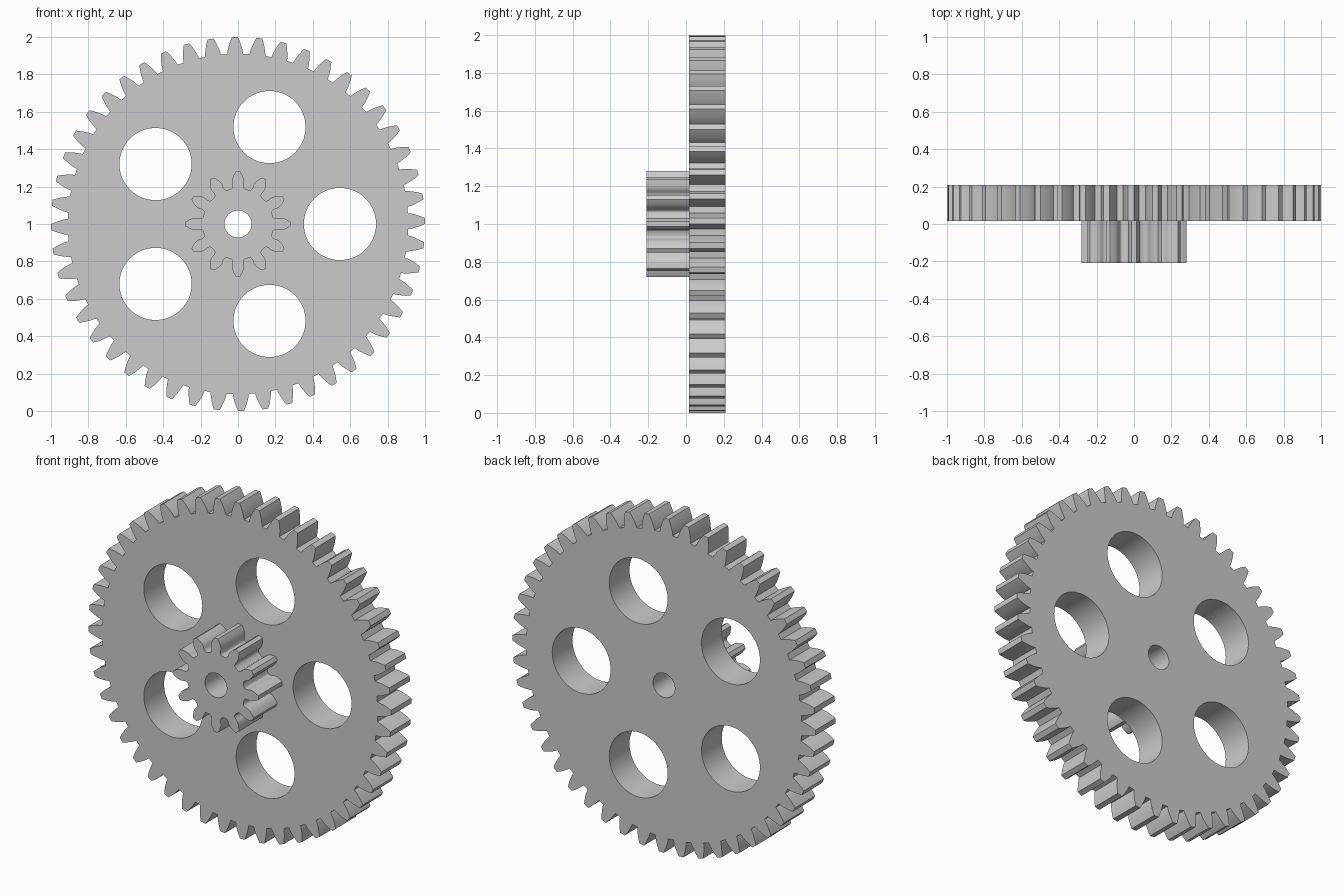
import bpy, bmesh
from math import acos, atan, cos, pi, radians, sin, sqrt, tan

if "Cube" in bpy.data.objects:
    bpy.data.objects.remove(bpy.data.objects["Cube"])

MODULE = 0.04
PRESSURE = radians(20)
CENTRE_Z = 1.0
FACE_Y = 0.017       # plane where the two gears meet
HALF_DEPTH = 0.208
BORE = 0.072

grey = bpy.data.materials.new("plain grey")
grey.use_nodes = True
grey.diffuse_color = (0.6, 0.6, 0.6, 1)
bsdf = next(n for n in grey.node_tree.nodes if n.type == "BSDF_PRINCIPLED")
bsdf.inputs["Base Color"].default_value = grey.diffuse_color


def half_angle(r, teeth):
    """Half the angular width of a rack-cut involute tooth at radius r."""
    pitch = MODULE * teeth / 2
    root = pitch - 1.25 * MODULE
    base = pitch * cos(PRESSURE)
    # Path of the cutter's corner, which shapes the root and undercut
    corner = pi * MODULE / 4 - 1.25 * MODULE * tan(PRESSURE)
    s = sqrt(max(r * r - root * root, 0))
    cut = pi / teeth - (atan(s / root) - (s - corner) / pitch)
    if r <= base:
        return cut
    a = acos(base / r)
    flank = pi / (2 * teeth) + tan(PRESSURE) - PRESSURE - (tan(a) - a)
    return min(flank, cut)


def gear_outline(teeth, phase, steps=9):
    root = MODULE * (teeth - 2.5) / 2
    tip = MODULE * (teeth + 2) / 2
    radii = [root + (tip - root) * (i / steps) ** 1.6 for i in range(steps + 1)]
    points = []
    for k in range(teeth):
        mid = phase + 2 * pi * k / teeth
        points += [(r, mid - half_angle(r, teeth)) for r in radii]
        points += [(r, mid + half_angle(r, teeth)) for r in reversed(radii)]
    return [(r * cos(a), r * sin(a)) for r, a in points]


def circle(cx, cz, r, n=64):
    return [(cx + r * cos(2 * pi * i / n), cz + r * sin(2 * pi * i / n)) for i in range(n)]


def plate(name, loops, y0, y1):
    """Fill an outline with holes and extrude it along y."""
    bm = bmesh.new()
    edges = []
    for loop in loops:
        vs = [bm.verts.new((x, y0, z)) for x, z in loop]
        edges += [bm.edges.new((v, vs[i - 1])) for i, v in enumerate(vs)]
    bmesh.ops.triangle_fill(bm, edges=edges, use_beauty=True, normal=(0, -1, 0))
    out = bmesh.ops.extrude_face_region(bm, geom=bm.faces[:], use_keep_orig=True)
    moved = [g for g in out["geom"] if isinstance(g, bmesh.types.BMVert)]
    bmesh.ops.translate(bm, verts=moved, vec=(0, y1 - y0, 0))
    bmesh.ops.recalc_face_normals(bm, faces=bm.faces[:])
    mesh = bpy.data.meshes.new(name)
    bm.to_mesh(mesh)
    bm.free()
    mesh.materials.append(grey)
    obj = bpy.data.objects.new(name, mesh)
    obj.location.z = CENTRE_Z
    bpy.context.collection.objects.link(obj)
    bpy.ops.object.select_all(action="DESELECT")
    obj.select_set(True)
    bpy.context.view_layer.objects.active = obj
    bpy.ops.object.shade_smooth_by_angle(angle=radians(25))


# Large wheel with five round lightening holes
holes = [circle(0.545 * cos(2 * pi * i / 5), 0.545 * sin(2 * pi * i / 5), 0.193)
         for i in range(5)]
plate("large_gear", [gear_outline(48, radians(0.95)), circle(0, 0, BORE)] + holes,
      FACE_Y, HALF_DEPTH)

# Small pinion on the front, sharing the bore
plate("small_pinion", [gear_outline(12, 0), circle(0, 0, BORE)], -HALF_DEPTH, FACE_Y)
